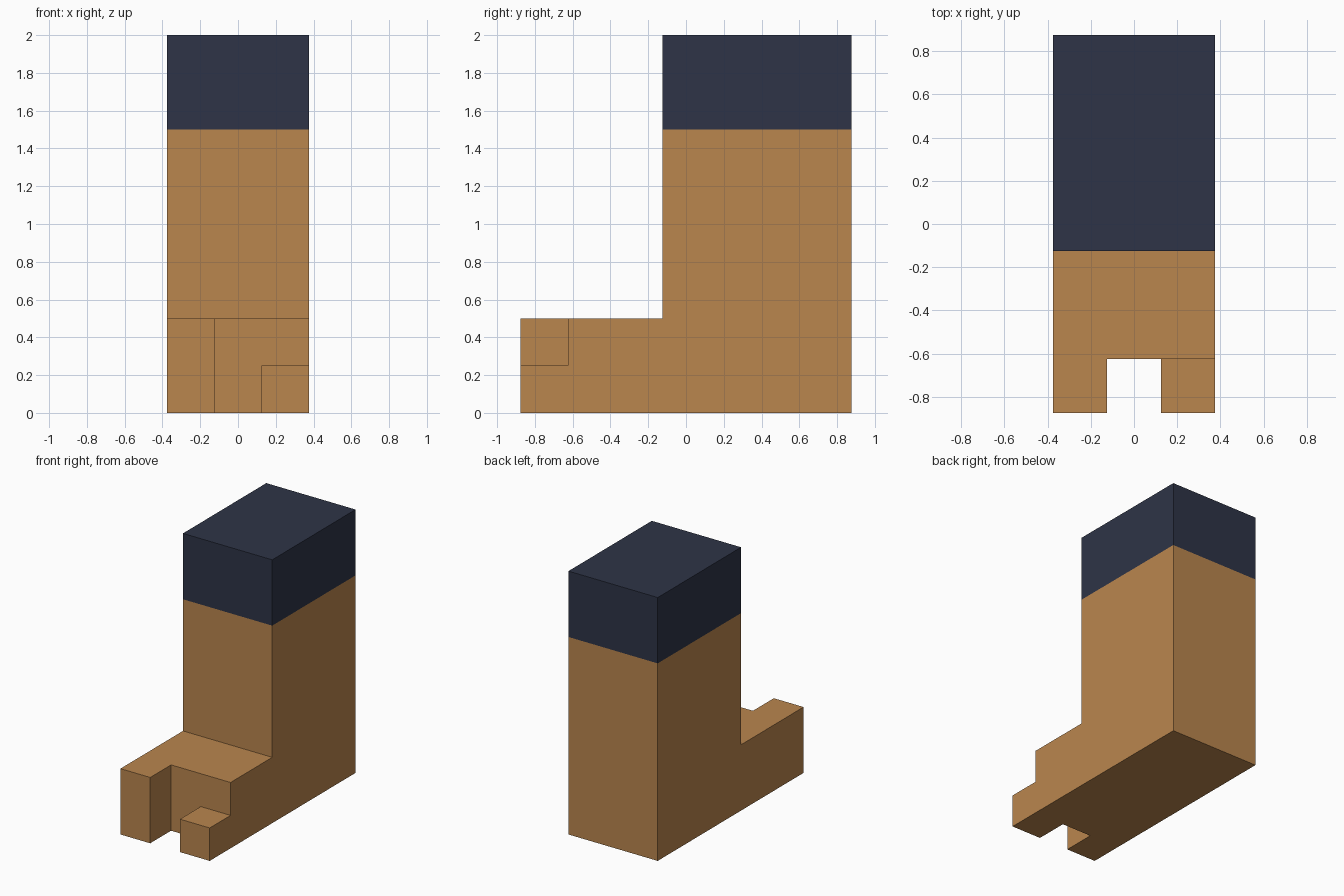
import bpy, bmesh
from mathutils import Vector

if "Cube" in bpy.data.objects:
    bpy.data.objects.remove(bpy.data.objects["Cube"])


def material(name, color):
    m = bpy.data.materials.new(name)
    m.diffuse_color = (*color, 1)
    m.use_nodes = True
    m.node_tree.nodes["Principled BSDF"].inputs["Base Color"].default_value = m.diffuse_color
    return m


def extruded(name, outline, sweep, mats, cut_z=None):
    """Prism from a closed outline; faces above cut_z take the second material."""
    bm = bmesh.new()
    face = bm.faces.new([bm.verts.new(p) for p in outline])
    moved = bmesh.ops.extrude_face_region(bm, geom=[face])["geom"]
    verts = [g for g in moved if isinstance(g, bmesh.types.BMVert)]
    bmesh.ops.translate(bm, verts=verts, vec=Vector(sweep))
    if cut_z is not None:
        bmesh.ops.bisect_plane(bm, geom=bm.verts[:] + bm.edges[:] + bm.faces[:],
                               plane_co=(0, 0, cut_z), plane_no=(0, 0, 1))
        for f in bm.faces:
            f.material_index = int(f.calc_center_median().z > cut_z)
    bmesh.ops.recalc_face_normals(bm, faces=bm.faces)
    mesh = bpy.data.meshes.new(name)
    bm.to_mesh(mesh)
    bm.free()
    for m in mats:
        mesh.materials.append(m)
    obj = bpy.data.objects.new(name, mesh)
    bpy.context.collection.objects.link(obj)
    return obj


tan = material("tan", (0.491, 0.238, 0.076))
navy = material("dark navy", (0.0273, 0.0343, 0.063))

# Upright leg and foot from one side profile, with the navy top band
side = [(-0.875, 0), (0.875, 0), (0.875, 2), (-0.125, 2), (-0.125, 0.5), (-0.875, 0.5)]
leg = extruded("leg_and_foot", [(-0.375, y, z) for y, z in side],
               (0.75, 0, 0), [tan, navy], cut_z=1.5)

# Cutter leaves a tall toe on the left and a low toe on the right
notch = [(-0.125, -0.1), (0.125, -0.1), (0.125, 0.25), (0.5, 0.25), (0.5, 0.6), (-0.125, 0.6)]
cutter = extruded("toe_cutter", [(x, -1, z) for x, z in notch], (0, 0.375, 0), [tan])
cutter.hide_render = True
cutter.display_type = 'WIRE'

cut = leg.modifiers.new("toe_gap", 'BOOLEAN')
cut.operation = 'DIFFERENCE'
cut.solver = 'EXACT'
cut.object = cutter
